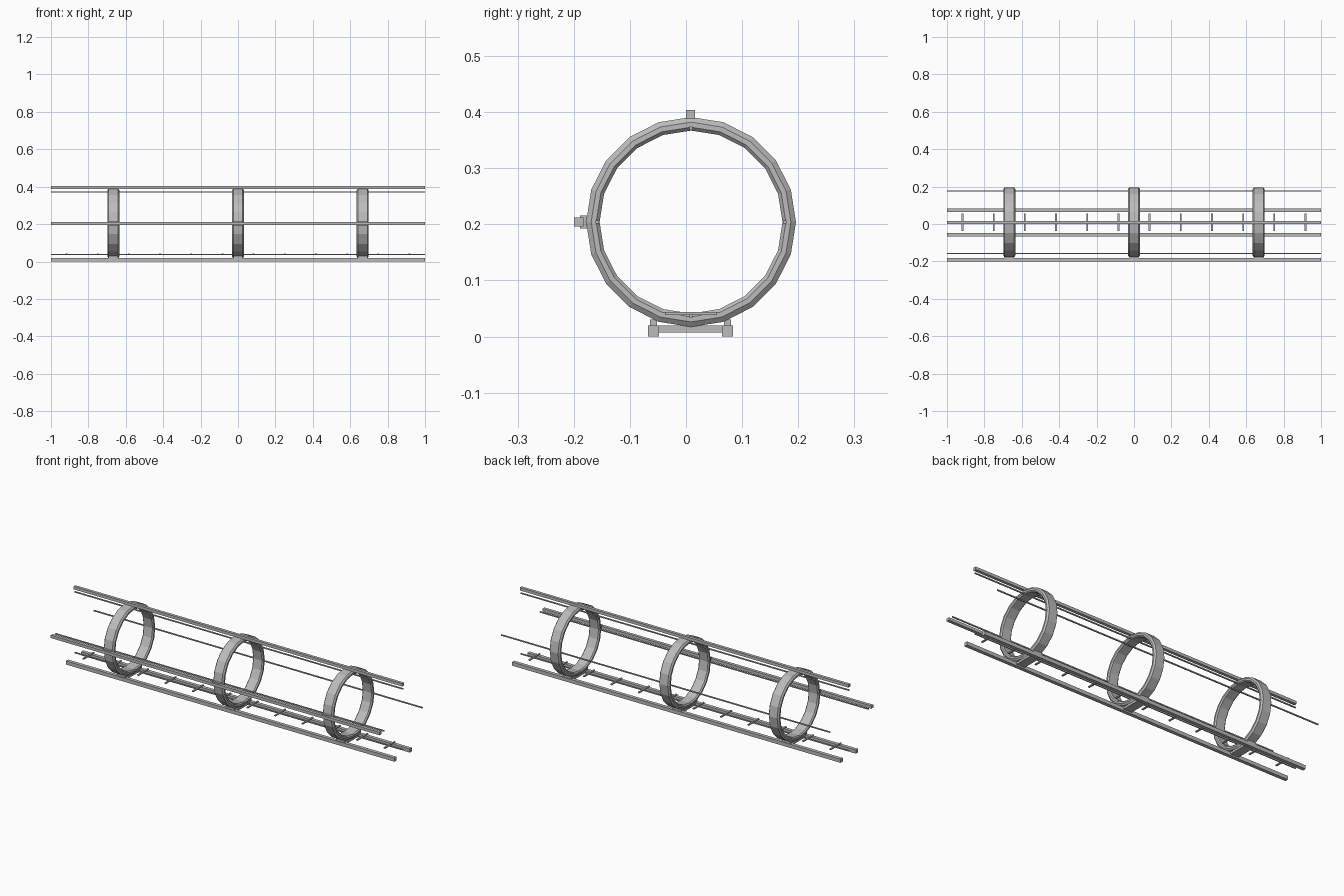
import bpy, bmesh, math

cube = bpy.data.objects.get("Cube")
if cube:
    bpy.data.objects.remove(cube)

grey = bpy.data.materials.new("plain_grey")
grey.use_nodes = True
tone = (0.5, 0.5, 0.5, 1)
grey.diffuse_color = tone
grey.node_tree.nodes["Principled BSDF"].inputs["Base Color"].default_value = tone

CY, CZ = 0.009, 0.204      # tube axis
SIDES = 20
RING_X = (-2 / 3, 0, 2 / 3)


def finish(name, bm):
    bmesh.ops.recalc_face_normals(bm, faces=bm.faces)
    mesh = bpy.data.meshes.new(name)
    bm.to_mesh(mesh)
    bm.free()
    mesh.materials.append(grey)
    obj = bpy.data.objects.new(name, mesh)
    bpy.context.collection.objects.link(obj)
    return obj


def box(name, centre, size):
    bm = bmesh.new()
    bmesh.ops.create_cube(bm, size=1)
    for v in bm.verts:
        v.co = [c + p * s for c, p, s in zip(centre, v.co, size)]
    return finish(name, bm)


def ring(name, x):
    # chamfered band swept around the tube axis
    half = [(0.025, 0.187), (0.032, 0.178), (0.032, 0.169), (0.026, 0.163)]
    profile = half + [(-w, r) for w, r in reversed(half)]
    bm = bmesh.new()
    loops = []
    for i in range(SIDES):
        a = math.tau * i / SIDES
        loops.append([bm.verts.new((x + w, CY + r * math.sin(a), CZ + r * math.cos(a)))
                      for w, r in profile])
    n = len(profile)
    for i in range(SIDES):
        p, q = loops[i], loops[(i + 1) % SIDES]
        for j in range(n):
            k = (j + 1) % n
            bm.faces.new((p[j], p[k], q[k], q[j]))
    return finish(name, bm)


# long rails
box("top_rail", (0, 0.008, 0.396), (2, 0.016, 0.016))
box("front_rail", (0, -0.191, 0.204), (2, 0.017, 0.016))
for side, y in (("front", -0.058), ("back", 0.074)):
    box(f"bottom_{side}_rail", (0, y, 0.01), (2, 0.019, 0.02))

# thin wires at the four quarters inside the rings
for i, name in enumerate(("top", "back", "bottom", "front")):
    a = i * math.pi / 2
    box(f"{name}_wire", (0, CY + 0.167 * math.sin(a), CZ + 0.167 * math.cos(a)),
        (2, 0.006, 0.006))

# short cross bars on the bottom wire
for i in range(12):
    box(f"cross_bar_{i + 1}", ((i - 5.5) / 6, CY, 0.041), (0.009, 0.092, 0.006))

# rings with their brackets and base plates
for i, x in enumerate(RING_X, 1):
    ring(f"ring_{i}", x)
    box(f"base_plate_{i}", (x, CY, 0.0135), (0.05, 0.114, 0.012))
    box(f"front_bracket_{i}", (x, -0.182, 0.204), (0.05, 0.014, 0.023))
    for side, y in (("front", -0.058), ("back", 0.074)):
        box(f"{side}_foot_{i}", (x, y, 0.024), (0.05, 0.013, 0.013))
